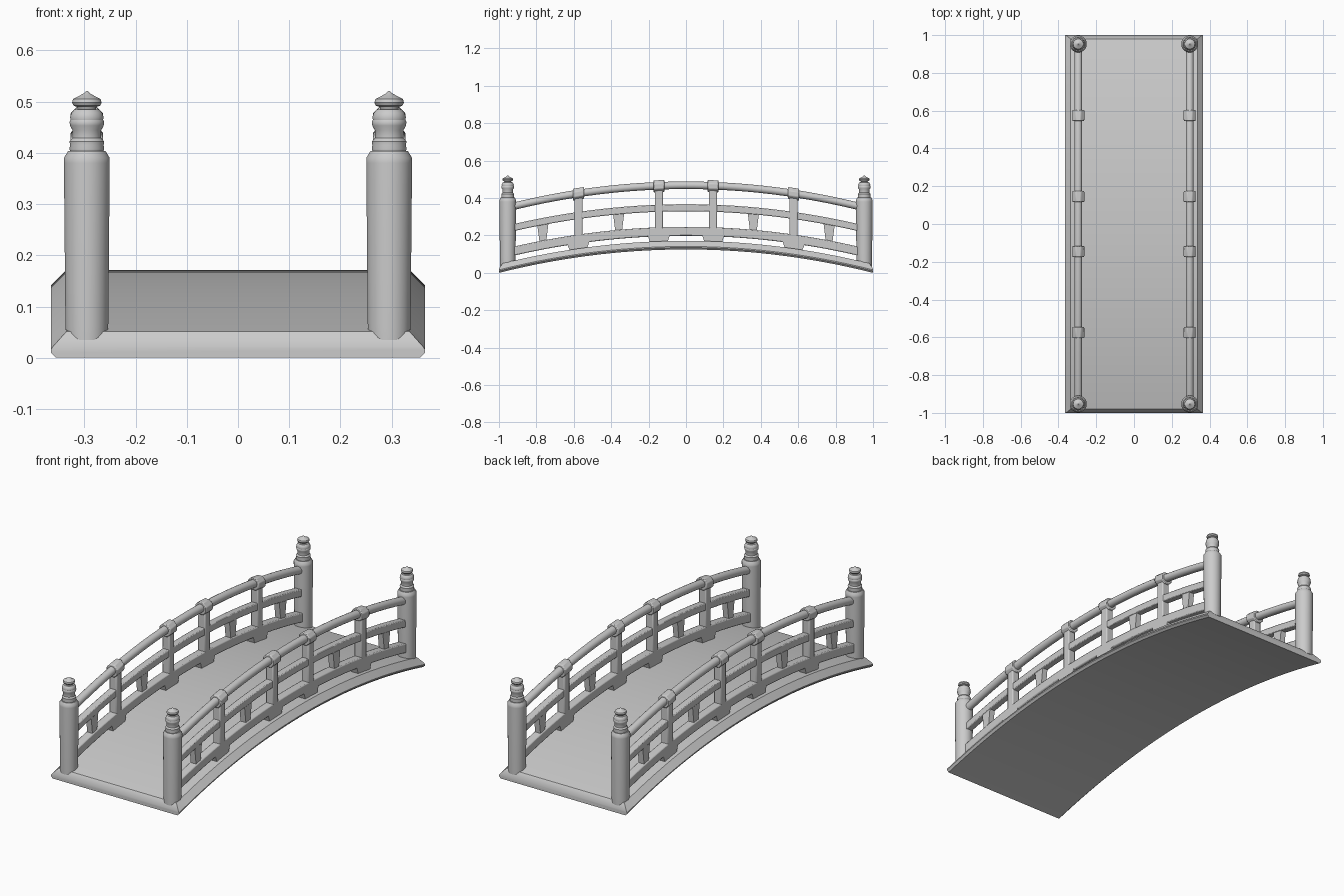
import bpy, bmesh, math

if "Cube" in bpy.data.objects:
    bpy.data.objects.remove(bpy.data.objects["Cube"])

RX = 0.295            # railing offset from the centre line
K = 0.125             # arch drop at the ends


def finish(name, bm, mirror=True, smooth=True, bevel=0):
    bmesh.ops.recalc_face_normals(bm, faces=bm.faces)
    me = bpy.data.meshes.new(name)
    bm.to_mesh(me)
    bm.free()
    ob = bpy.data.objects.new(name, me)
    bpy.context.collection.objects.link(ob)
    if bevel:
        b = ob.modifiers.new("bevel", 'BEVEL')
        b.width, b.segments, b.limit_method = bevel, 2, 'ANGLE'
    if mirror:
        ob.modifiers.new("mirror", 'MIRROR')
    if smooth:
        bpy.ops.object.select_all(action='DESELECT')
        bpy.context.view_layer.objects.active = ob
        ob.select_set(True)
        bpy.ops.object.shade_smooth_by_angle(angle=math.radians(35))
    return ob


def loft(bm, rings):
    """Bridge closed rings of points and cap both ends."""
    vs = [[bm.verts.new(p) for p in r] for r in rings]
    n = len(vs[0])
    for a, b in zip(vs, vs[1:]):
        for i in range(n):
            bm.faces.new((a[i], a[(i + 1) % n], b[(i + 1) % n], b[i]))
    bm.faces.new(vs[0])
    bm.faces.new(vs[-1][::-1])


def stations(half, n=40):
    return [-half + 2 * half * i / n for i in range(n + 1)]


def circle(r, n):
    return [(r * math.cos(2 * math.pi * (i + .5) / n), r * math.sin(2 * math.pi * (i + .5) / n)) for i in range(n)]


def rail(name, section, z, half, k=K, smooth=True, bevel=0):
    """Sweep a section along the arch."""
    bm = bmesh.new()
    loft(bm, [[(RX + x, y, z + dz - k * y * y) for x, dz in section] for y in stations(half)])
    return finish(name, bm, True, smooth, bevel)


def block(bm, y, top, bottom, w_top, w_bot, thick):
    """Tapered block whose top and bottom follow the arch."""
    rings = []
    for z, w in ((bottom, w_bot), (top, w_top)):
        rings.append([(RX + sx * thick / 2, y + sy * w / 2, z - K * (y + sy * w / 2) ** 2)
                      for sx, sy in ((-1, -1), (1, -1), (1, 1), (-1, 1))])
    loft(bm, rings)


# Arched deck with chamfered long edges and ends
def deck_ring(y, top, inset):
    sec = [(-.355, 0), (.355, 0), (.365, .01), (.365, .016), (.365 - inset, top),
           (-.365 + inset, top), (-.365, .016), (-.365, .01)]
    return [(x, y, .125 + z - K * y * y) for x, z in sec]


bm = bmesh.new()
rings = [deck_ring(-1, .022, .004)]
rings += [deck_ring(y, .046, .03) for y in stations(.98)]
rings.append(deck_ring(1, .022, .004))
loft(bm, rings)
finish("deck", bm, mirror=False)

# Turned end posts with onion finials
post = [(.041, .035), (.042, .06), (.045, .38), (.045, .39), (.037, .403), (.033, .403),
        (.034, .408), (.033, .415), (.034, .422), (.028, .429), (.028, .444), (.033, .453),
        (.034, .46), (.032, .464), (.033, .47), (.030, .478), (.025, .484), (.018, .485),
        (.018, .489), (.026, .492), (.029, .498), (.027, .505), (.015, .511), (.006, .516), (.001, .521)]
bm = bmesh.new()
for y in (-.953, .953):
    loft(bm, [[(RX + a, y + b, z) for a, b in circle(r, 28)] for r, z in post])
finish("end_posts", bm)

# Three curved rails
rail("handrail", circle(.0205, 16), .468, .94, .132)
box = lambda w, h: [(-w, -h), (w, -h), (w, h), (-w, h)]
rail("middle_rail", box(.018, .019), .348, .94, K, True, .004)
rail("bottom_rail", box(.021, .024), .222, .94, K, True, .005)

# Balusters, handrail collars and foot blocks
balusters, collars, feet = bmesh.new(), bmesh.new(), bmesh.new()
for y in (-.575, -.145, .145, .575):
    block(balusters, y, .47, .2, .043, .043, .042)
    block(feet, y, .205, .16, .12, .09, .042)
    loft(collars, [[(RX + x, y + d, .466 + z - .132 * (y + d) ** 2) for x, z in circle(.0345, 8)]
                   for d in (-.029, .029)])
finish("balusters", balusters, bevel=.006)
finish("foot_blocks", feet, smooth=False)
finish("handrail_collars", collars, smooth=True, bevel=.004)

# Tapered struts between the middle and bottom rails
struts = bmesh.new()
for y in (-.765, -.36, .36, .765):
    block(struts, y, .335, .235, .06, .035, .03)
finish("struts", struts, smooth=False)
